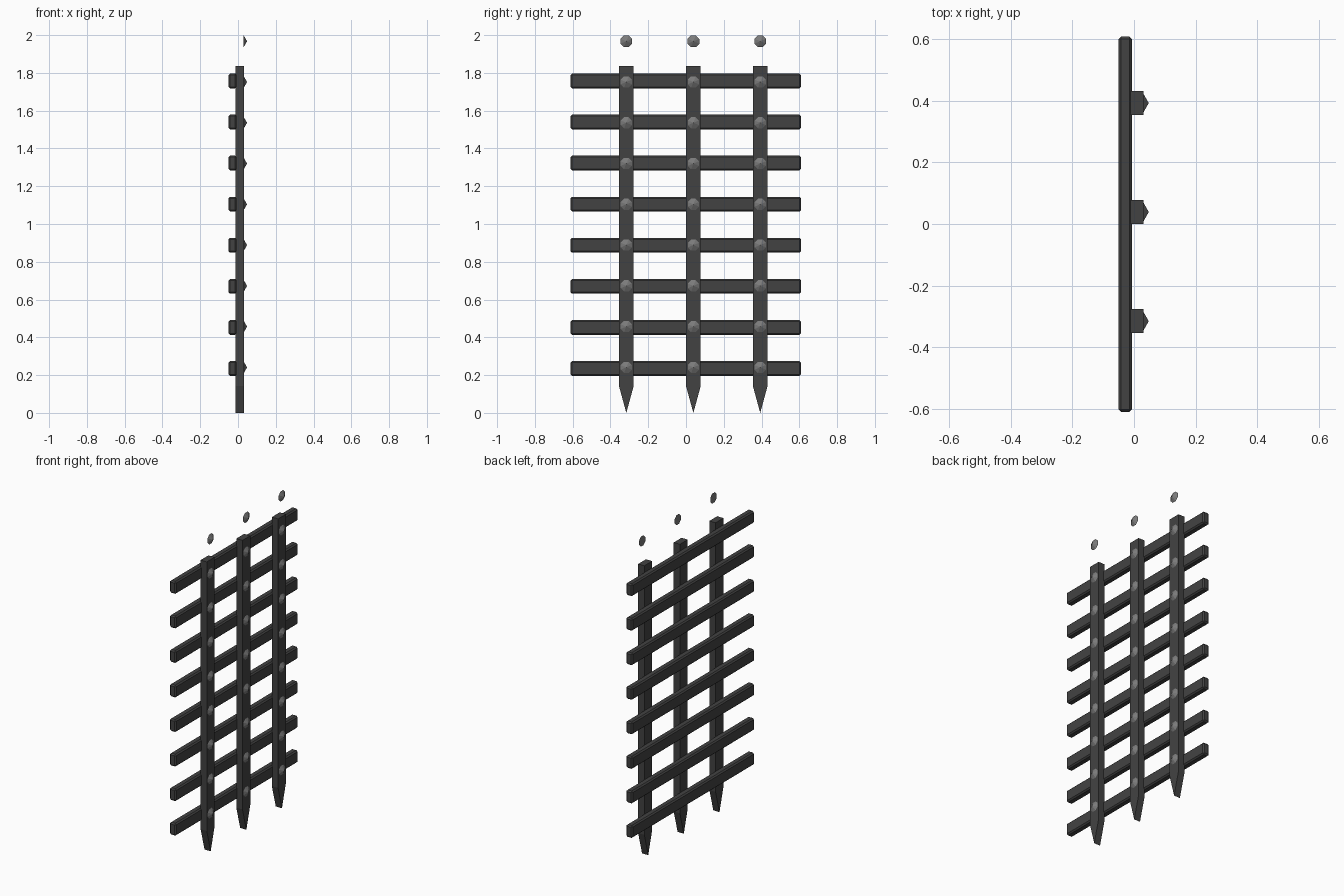
import bpy, bmesh, math
from mathutils import Matrix

if "Cube" in bpy.data.objects:
    bpy.data.objects.remove(bpy.data.objects["Cube"])


def material(name, v):
    m = bpy.data.materials.new(name)
    m.diffuse_color = (v, v, v, 1)
    m.use_nodes = True
    m.node_tree.nodes["Principled BSDF"].inputs["Base Color"].default_value = m.diffuse_color
    return m


def finish(bm, name, mat):
    bmesh.ops.recalc_face_normals(bm, faces=bm.faces)
    me = bpy.data.meshes.new(name)
    bm.to_mesh(me)
    bm.free()
    me.materials.append(mat)
    ob = bpy.data.objects.new(name, me)
    bpy.context.collection.objects.link(ob)
    return ob


iron = material("dark_iron", 0.055)
steel = material("rivet_steel", 0.2)
columns = (-0.316, 0.039, 0.393)

# chamfered horizontal bars
for i in range(8):
    bm = bmesh.new()
    bmesh.ops.create_cube(bm, size=1)
    bmesh.ops.scale(bm, vec=(0.043, 1.22, 0.078), verts=bm.verts)
    bmesh.ops.bevel(bm, geom=bm.edges[:], offset=0.008, segments=1,
                    profile=0.5, affect='EDGES')
    bar = finish(bm, f"cross_bar_{i + 1}", iron)
    bar.location = (-0.0285, -0.001, 0.235 + 0.2175 * i)

# upright bars with a wedge point at the bottom
for i, y in enumerate(columns):
    bm = bmesh.new()
    profile = [(0, 0), (0.039, 0.143), (0.039, 1.837), (-0.039, 1.837), (-0.039, 0.143)]
    face = bm.faces.new([bm.verts.new((-0.012, y + a, z)) for a, z in profile])
    ext = bmesh.ops.extrude_face_region(bm, geom=[face])
    verts = [g for g in ext["geom"] if isinstance(g, bmesh.types.BMVert)]
    bmesh.ops.translate(bm, vec=(0.043, 0, 0), verts=verts)
    finish(bm, f"upright_bar_{i + 1}", iron)

# eight-sided pointed rivets, including the loose row above the uprights
for i, y in enumerate(columns):
    bm = bmesh.new()
    for k in range(9):
        place = (Matrix.Translation((0.039, y, 0.241 + 0.2158 * k))
                 @ Matrix.Rotation(math.pi / 2, 4, 'Y')
                 @ Matrix.Rotation(math.pi / 8, 4, 'Z'))
        bmesh.ops.create_cone(bm, cap_ends=True, segments=8, radius1=0.034,
                              radius2=0, depth=0.018, matrix=place)
    finish(bm, f"rivets_{i + 1}", steel)
